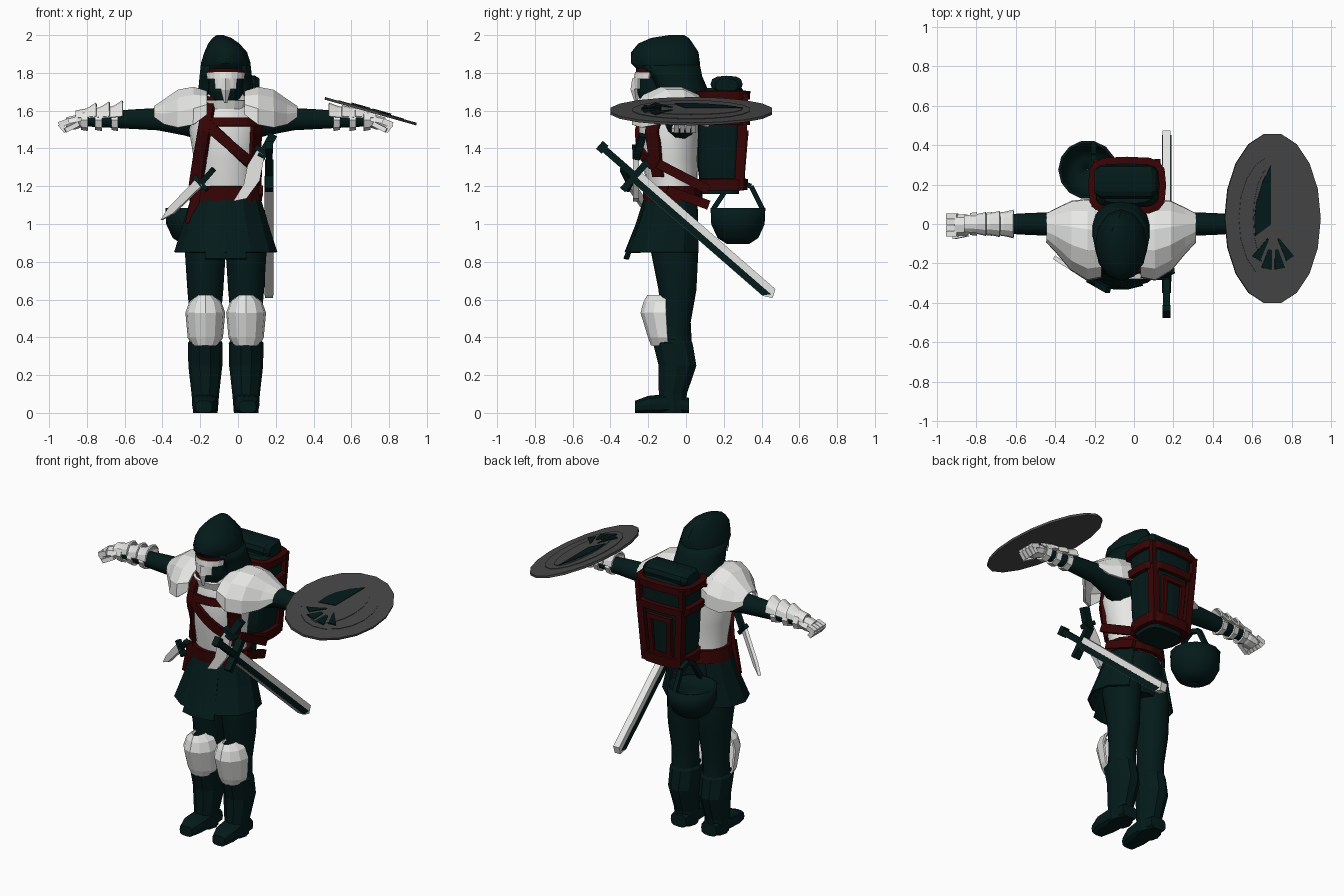
import bpy, bmesh
from math import sin, cos, radians, copysign, sqrt
from mathutils import Vector, Matrix

if "Cube" in bpy.data.objects:
    bpy.data.objects.remove(bpy.data.objects["Cube"])

C = -0.065   # body centre line


def material(name, r, g, b):
    m = bpy.data.materials.new(name)
    m.use_nodes = True
    m.diffuse_color = (r, g, b, 1)
    bsdf = m.node_tree.nodes["Principled BSDF"]
    bsdf.inputs["Base Color"].default_value = (r, g, b, 1)
    bsdf.inputs["Roughness"].default_value = 0.8
    return m


TEAL = material("dark teal cloth", 0.0012, 0.0105, 0.0105)
WHITE = material("pale armour", 0.8, 0.8, 0.79)
RED = material("dark red leather", 0.04, 0.0012, 0.0012)
GREY = material("shield grey", 0.065, 0.065, 0.065)


def finish(name, bm, mat):
    bmesh.ops.recalc_face_normals(bm, faces=bm.faces)
    me = bpy.data.meshes.new(name)
    bm.to_mesh(me)
    bm.free()
    me.materials.append(mat)
    ob = bpy.data.objects.new(name, me)
    bpy.context.collection.objects.link(ob)
    return ob


def solidify(ob, thick):
    mod = ob.modifiers.new("thickness", 'SOLIDIFY')
    mod.thickness, mod.offset = thick, 0
    return ob


def loft(name, rings, mat, n=10, arc=None, axis='z', thick=0, sq=1):
    """Skin rings of (position, centre a, centre b, radius a, radius b) along an axis."""
    bm = bmesh.new()
    a0, a1 = arc or (0, 360)
    count = n + 1 if arc else n
    rows = []
    for t, a, b, ra, rb in rings:
        row = []
        for i in range(count):
            ang = radians(a0 + (a1 - a0) * i / n)
            c, s = cos(ang), sin(ang)
            u, v = a + ra * copysign(abs(c) ** sq, c), b + rb * copysign(abs(s) ** sq, s)
            row.append(bm.verts.new({'z': (u, v, t), 'x': (t, u, v), 'y': (u, t, v)}[axis]))
        rows.append(row)
    for r, q in zip(rows, rows[1:]):
        for i in range(n):
            j = (i + 1) % count
            bm.faces.new((r[i], r[j], q[j], q[i]))
    if not arc and not thick:
        bm.faces.new(rows[0])
        bm.faces.new(rows[-1])
    ob = finish(name, bm, mat)
    return solidify(ob, thick) if thick else ob


def bar(name, p, q, w, t, mat, hint=(0, 1, 0)):
    """Box from p to q; t is its depth along the hint direction."""
    p, q = Vector(p), Vector(q)
    z = (q - p).normalized()
    x = Vector(hint).cross(z).normalized()
    bm = bmesh.new()
    bmesh.ops.create_cube(bm, size=1)
    bm.transform(Matrix.Diagonal((w, t, (q - p).length, 1)))
    rot = Matrix((x, z.cross(x), z)).transposed().to_4x4()
    bm.transform(Matrix.Translation((p + q) / 2) @ rot)
    return finish(name, bm, mat)


def plate(name, pts, thick, mat, matrix):
    """Flat outline in local x and y, extruded along local z."""
    bm = bmesh.new()
    f = bm.faces.new([bm.verts.new((x, y, 0)) for x, y in pts])
    new = bmesh.ops.extrude_face_region(bm, geom=[f])["geom"]
    bmesh.ops.translate(bm, vec=(0, 0, thick), verts=[v for v in new if isinstance(v, bmesh.types.BMVert)])
    bm.transform(matrix)
    bmesh.ops.triangulate(bm, faces=bm.faces)
    return finish(name, bm, mat)


# Torso, hips, belt and coat
TORSO = [(1.12, .165, .13, -.065), (1.22, .155, .135, -.075), (1.35, .17, .15, -.085),
         (1.5, .195, .16, -.09), (1.62, .17, .15, -.08), (1.69, .1, .11, -.09)]
loft("chest_armour", [(z, C, y, rx, ry) for z, rx, ry, y in TORSO], WHITE, n=20)
loft("hips", [(.86, C, -.06, .18, .11), (.98, C, -.065, .185, .13), (1.16, C, -.065, .16, .125)], TEAL, n=12)
loft("belt", [(1.12, C, -.068, .18, .145), (1.2, C, -.072, .168, .145)], RED, n=16, thick=.025)
loft("coat_skirt", [(1.16, C, -.07, .172, .14), (1.0, C, -.085, .22, .175), (.85, C, -.11, .268, .21)],
     TEAL, n=10, arc=(-235, 55), thick=.012)
loft("coat_front_panel", [(1.12, C, -.07, .18, .15), (.815, C, -.11, .26, .218)],
     TEAL, n=3, arc=(-115, -65), thick=.012)


def chest_y(x, z):
    z = min(max(z, 1.13), 1.68)
    for a, b in zip(TORSO, TORSO[1:]):
        if a[0] <= z <= b[0]:
            k = (z - a[0]) / (b[0] - a[0])
            rx, ry, cy = [a[i] + (b[i] - a[i]) * k for i in (1, 2, 3)]
            return cy - ry * sqrt(max(0.06, 1 - ((x - C) / rx) ** 2)) - .012


def strap(name, p, q, w):
    """Leather ribbon that follows the chest."""
    p, q = Vector(p), Vector(q)
    side = (q - p).orthogonal().normalized() * w / 2
    bm = bmesh.new()
    rows = []
    for i in range(9):
        m = p.lerp(q, i / 8)
        rows.append([bm.verts.new((v.x, chest_y(v.x, v.y), v.y)) for v in (m + side, m - side)])
    for a, b in zip(rows, rows[1:]):
        bm.faces.new((a[0], a[1], b[1], b[0]))
    return solidify(finish(name, bm, RED), .022)


strap("strap_right", (-.225, 1.2), (-.15, 1.67), .06)
strap("strap_left", (.085, 1.25), (.1, 1.56), .045)
strap("strap_across", (-.2, 1.54), (.12, 1.54), .045)
strap("strap_diagonal", (-.18, 1.54), (.08, 1.31), .055)
bar("hanging_strap", (-.255, -.16, 1.0), (-.21, -.17, 1.2), .05, .02, RED)
bar("side_strap_upper", (.115, -.15, 1.32), (.11, .12, 1.18), .05, .025, RED, (1, 0, 0))
bar("side_strap_lower", (.12, -.1, 1.18), (.1, .12, 1.1), .05, .025, RED, (1, 0, 0))

# Head, mask and hood
loft("face", [(1.62, C, -.12, .075, .11), (1.7, C, -.125, .095, .135), (1.86, C, -.125, .105, .13)], TEAL, n=12)
loft("eye_band", [(1.803, C, -.125, .108, .136), (1.822, C, -.125, .108, .135)], RED, arc=(205, 335), thick=.008)
loft("mask_brow", [(1.768, C, -.125, .106, .145), (1.803, C, -.125, .11, .139)],
     WHITE, n=8, arc=(208, 332), thick=.012)
loft("mask_cheeks", [(1.715, C, -.125, .1, .145), (1.77, C, -.125, .106, .145)], WHITE, n=6, arc=(238, 302), thick=.012)
loft("mask_beak", [(1.64, C, -.262, .008, .008), (1.71, C, -.272, .026, .022), (1.77, C, -.265, .03, .02)], WHITE, n=4)
loft("hood_crown", [(1.82, C, -.095, .132, .165), (1.85, C, -.108, .132, .182), (1.91, C, -.112, .113, .178),
                    (1.955, C - .01, -.108, .083, .145), (1.985, C - .02, -.085, .05, .1),
                    (2.0, C - .03, -.05, .018, .04)], TEAL, n=12)
loft("hood_drape", [(1.61, C, -.02, .15, .14), (1.7, C, -.03, .142, .145), (1.78, C, -.065, .135, .145),
                    (1.84, C, -.1, .128, .168)], TEAL, n=14, arc=(-50, 230), thick=.012)
loft("collar", [(1.61, C, -.1, .13, .13), (1.655, C, -.09, .15, .155)], WHITE, n=6, arc=(215, 325), thick=.015)

for s, label in ((1, "left"), (-1, "right")):
    def X(d):
        return C + s * d

    # Leg, knee guard and boot
    lx = X(.108)
    loft(label + "_leg", [(.38, lx, -.06, .08, .09), (.48, lx, -.055, .08, .08), (.65, lx, -.045, .095, .1),
                          (.85, lx, -.06, .108, .125), (1.0, lx, -.06, .1, .12)], TEAL, n=12)
    loft(label + "_knee_guard", [(.36, lx, -.1, .065, .08), (.4, lx, -.105, .088, .09), (.53, lx, -.115, .1, .12),
                                 (.585, lx, -.115, .08, .105), (.62, lx, -.11, .035, .09)],
         WHITE, n=6, arc=(175, 365), thick=.012)
    loft(label + "_boot", [(0, lx, -.07, .065, .075), (.1, lx, -.07, .073, .078), (.25, lx, -.045, .09, .105),
                           (.37, lx, -.07, .092, .11), (.4, lx, -.06, .07, .08)], TEAL, n=10)
    loft(label + "_foot", [(.015, lx, .04, .055, .04), (-.1, lx, .05, .068, .05), (-.2, X(.113), .045, .066, .045),
                           (-.27, X(.116), .032, .045, .032)], TEAL, axis='y', sq=.6, n=12)

    # Shoulder guard, arm and gauntlet
    loft(label + "_shoulder_guard", [(X(.1), -.085, 1.6, .185, .1), (X(.17), -.08, 1.56, .205, .165),
                                     (X(.25), -.06, 1.545, .175, .165), (X(.32), -.035, 1.55, .115, .11),
                                     (X(.375), -.02, 1.575, .07, .045)],
         WHITE, n=7, arc=(-12, 192), axis='x', thick=.014)
    loft(label + "_arm", [(X(.1), -.05, 1.53, .1, .1), (X(.22), -.02, 1.545, .08, .08), (X(.36), 0, 1.555, .06, .062),
                          (X(.5), 0, 1.555, .054, .054), (X(.76), 0, 1.55, .036, .034)], TEAL, n=10, axis='x')
    for i, d in enumerate((.545, .615, .685)):
        r = .068 - .006 * i
        top = r + .012 if s < 0 else r - .008 * i
        loft(f"{label}_gauntlet_plate_{i}", [(X(d), 0, 1.57, r, top), (X(d + .05), 0, 1.565, r - .012, r - .014),
                                             (X(d + .11), 0, 1.56, r - .018, r - .02)],
             WHITE, n=6, arc=(0, 180), axis='x', thick=.01)
    for i, d in enumerate((.57, .655, .73)):
        loft(f"{label}_wrist_band_{i}", [(X(d), 0, 1.55, .054, .052), (X(d + .035), 0, 1.55, .05, .046)],
             WHITE, n=8, axis='x', thick=.012)

    # Hand
    loft(label + "_palm", [(X(.74), 0, 1.55, .035, .03), (X(.79), -.005, 1.54, .055, .038),
                           (X(.845), -.005, 1.53, .052, .034)], WHITE, n=8, axis='x')
    for i in range(4):
        y = -.05 + .03 * i
        bar(f"{label}_finger_{i}", (X(.83), y, 1.545), (X(.882), y, 1.525), .03, .027, WHITE)
        bar(f"{label}_fingertip_{i}", (X(.878), y, 1.53), (X(.845), y, 1.49), .026, .025, WHITE)
    bar(label + "_thumb", (X(.78), -.05, 1.53), (X(.85), -.065, 1.495), .025, .025, WHITE)

# Shield with raised centre and emblem
tilt = Matrix.Translation((.703, .028, 1.6)) @ Matrix.Rotation(radians(15.7), 4, 'Y')
for name, rx, ry, z0, z1 in (("shield", .252, .435, -.01, .004), ("shield_inner_plate", .18, .315, 0, .007),
                             ("shield_centre_plate", .105, .27, 0, .01)):
    loft(name, [(z0, 0, 0, rx, ry), (z1, 0, 0, rx, ry)], GREY, n=18).matrix_world = tilt
mark = tilt @ Matrix.Translation((0, 0, .006))
plate("emblem_leaf", [(-.012, .27), (-.055, .19), (-.09, .08), (-.1, 0), (-.095, -.09), (-.012, -.03)], .008, TEAL, mark)
for i, (a, r0, r1) in enumerate(((-122, .05, .17), (-100, .1, .2), (-80, .1, .2), (-58, .05, .17))):
    ray = [(r * cos(radians(a + o)), r * sin(radians(a + o)) - .06)
           for r, o in ((r0, -5), (r1, -8), (r1, 8), (r0, 5))]
    plate(f"emblem_ray_{i}", ray, .008, TEAL, mark)

# Sword on the left hip, pale with a dark inlay on each side
guard, tip = Vector((.165, -.27, 1.255)), Vector((.165, .465, .615))
along = (tip - guard).normalized()
cross = Vector((1, 0, 0)).cross(along)
L = (tip - guard).length
frame = Matrix((along, cross, (1, 0, 0))).transposed().to_4x4()
frame = Matrix.Translation(guard) @ frame
plate("sword_blade", [(0, -.036), (L - .05, -.036), (L, -.01), (L - .02, .036), (0, .036)], .042, WHITE,
      frame @ Matrix.Translation((0, 0, -.021)))
for z in (-.024, .019):
    plate("sword_inlay", [(0, -.034), (L - .05, -.034), (L - .02, 0), (0, 0)], .005, TEAL,
          frame @ Matrix.Translation((0, 0, z)))
bar("sword_guard", guard - cross * .1, guard + cross * .1, .035, .045, TEAL, (1, 0, 0))
bar("sword_grip", guard, guard - along * .22, .036, .034, TEAL, (1, 0, 0))
bar("sword_pommel", guard - along * .21, guard - along * .25, .055, .04, TEAL, (1, 0, 0))

# Dagger and curved knife at the front
front = Matrix.Rotation(radians(90), 4, 'X')
plate("dagger_blade", [(.262, 1.205), (.22, 1.235), (.048, 1.085), (0, 1.02), (.077, 1.055)], .02, WHITE,
      Matrix.Translation((-.4, -.16, 0)) @ Matrix.Rotation(radians(-33), 4, 'Z') @ front)
bar("dagger_grip", (-.2, -.295, 1.21), (-.13, -.335, 1.29), .03, .03, TEAL)
bar("dagger_guard", (-.23, -.28, 1.25), (-.165, -.315, 1.18), .025, .03, TEAL)
plate("curved_knife", [(-.025, 1.12), (.045, 1.135), (.115, 1.23), (.14, 1.36), (.105, 1.4), (.05, 1.31), (.03, 1.21)],
      .03, WHITE, Matrix.Translation((0, -.25, 0)) @ front)
bar("knife_grip", (.12, -.265, 1.35), (.185, -.23, 1.47), .045, .04, TEAL)
bar("knife_guard", (.09, -.265, 1.41), (.17, -.26, 1.36), .025, .04, TEAL)

# Backpack with leather frame
PX = -.035
loft("backpack", [(1.16, PX, .18, .12, .1), (1.3, PX, .18, .14, .118), (1.53, PX, .187, .155, .125),
                  (1.68, PX, .2, .165, .12), (1.72, PX, .2, .135, .095)], TEAL, n=16, sq=.5)
for i, (z, h, rx, ry) in enumerate(((1.18, .06, .135, .112), (1.525, .045, .165, .125), (1.66, .045, .175, .125))):
    loft(f"backpack_band_{i}", [(z, PX, .195, rx, ry), (z + h, PX, .195, rx + .005, ry + .003)],
         RED, n=16, sq=.5, thick=.036)
for s in (-1, 1):
    bar("backpack_corner_rail", (PX + s * .115, .28, 1.18), (PX + s * .14, .3, 1.56), .045, .05, RED)
    bar("backpack_top_rail", (PX + s * .15, .305, 1.55), (PX + s * .155, .315, 1.69), .03, .03, RED)
    bar("backpack_pocket_rail", (PX + s * .06, .295, 1.24), (PX + s * .07, .315, 1.48), .03, .03, RED)
    bar("shoulder_strap", (C + s * .13, .1, 1.64), (C + s * .12, -.05, 1.7), .04, .02, RED, (0, 0, 1))
for z, y in ((1.24, .297), (1.48, .315)):
    bar("backpack_pocket_edge", (PX - .085, y, z), (PX + .085, y, z), .03, .03, RED)
loft("backpack_pocket", [(1.24, PX, .27, .06, .03), (1.48, PX, .285, .07, .03)], TEAL, n=8, sq=.5)
loft("bedroll", [(-.2, .215, 1.735, .06, .035), (-.17, .215, 1.74, .085, .045), (.09, .215, 1.74, .085, .045),
                 (.115, .215, 1.735, .06, .035)], TEAL, n=12, axis='x', sq=.75)

# Cooking pot hanging below the pack
QX, QY = -.235, .275
loft("pot", [(.9, QX, QY, .002, .002), (.902, QX, QY, .06, .06), (.93, QX, QY, .105, .105), (1.0, QX, QY, .138, .138),
             (1.085, QX, QY, .142, .142)], TEAL, n=14, thick=.014)
path = [Vector((QX + .03, QY + a, z)) for a, z in ((-.13, 1.08), (-.05, 1.2), (0, 1.225), (.07, 1.2), (.13, 1.08))]
for p, q in zip(path, path[1:]):
    bar("pot_handle", p, q, .026, .026, TEAL, (1, 0, 0))

# Smooth the rounded body parts, keep the plates faceted
for ob in bpy.context.scene.objects:
    ob.select_set(ob.name in ("chest_armour", "left_leg", "right_leg", "left_arm", "right_arm",
                              "hips", "hood_crown", "hood_drape", "pot"))
bpy.context.view_layer.objects.active = bpy.data.objects["chest_armour"]
bpy.ops.object.shade_smooth_by_angle(angle=radians(40))
